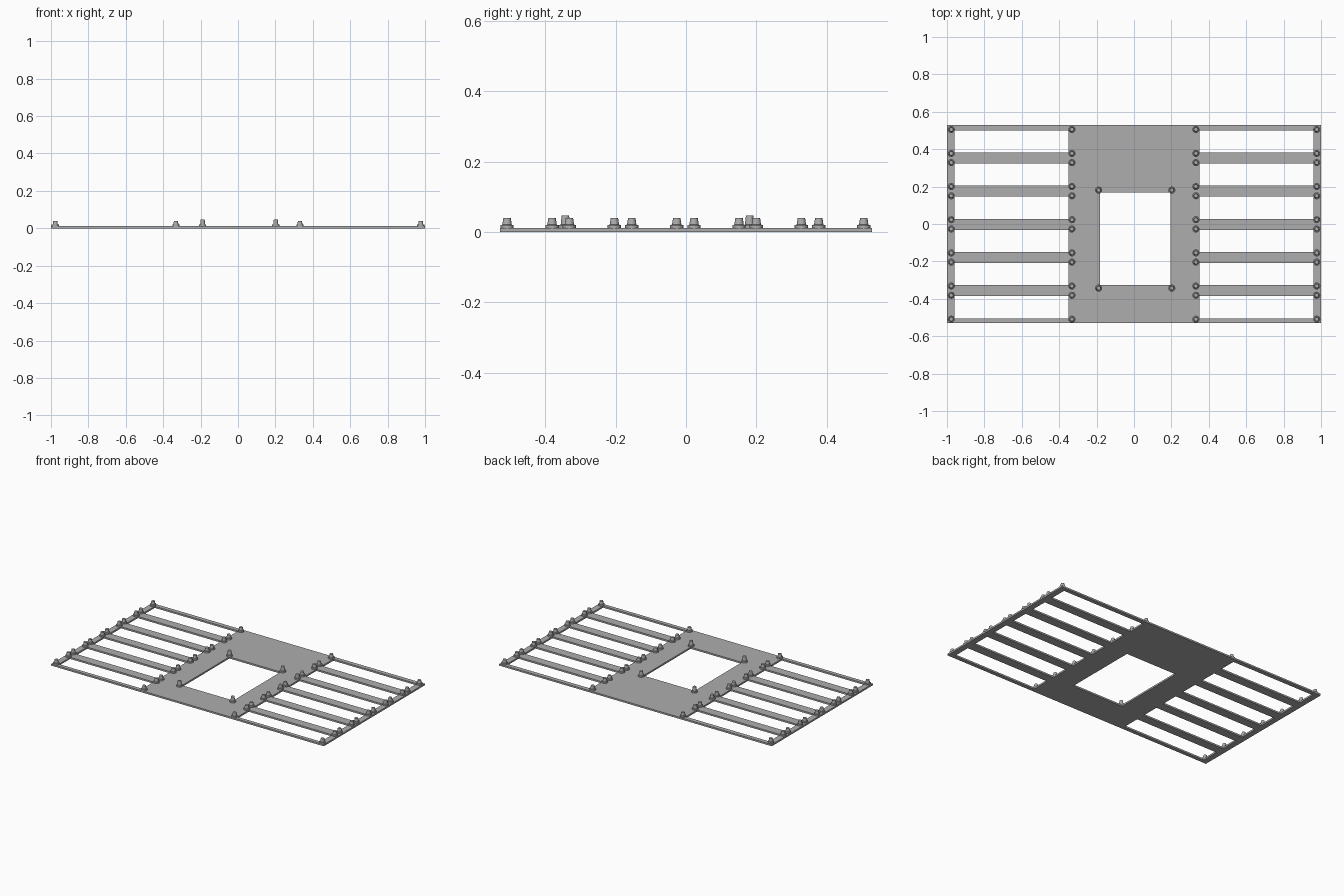
import bpy, bmesh

cube = bpy.data.objects.get("Cube")
if cube:
    bpy.data.objects.remove(cube)

grey = bpy.data.materials.new("plain_grey")
grey.use_nodes = True
COLOUR = (0.42, 0.42, 0.42, 1)
grey.diffuse_color = COLOUR
grey.node_tree.nodes["Principled BSDF"].inputs["Base Color"].default_value = COLOUR

THICK = 0.011
HALF_X, HALF_Y = 1.0, 0.529
SLOT_IN, SLOT_OUT = 0.349, 0.961
SLOT_HALF = 0.059
ROWS = [-0.445 + 0.1773 * i for i in range(6)]
HOLE_X, HOLE_Y = (-0.181, 0.195), (-0.327, 0.168)


def make_object(name, bm):
    mesh = bpy.data.meshes.new(name)
    bm.to_mesh(mesh)
    bm.free()
    mesh.materials.append(grey)
    obj = bpy.data.objects.new(name, mesh)
    bpy.context.collection.objects.link(obj)
    return obj


def is_open(x, y):
    """True inside a side slot or the middle window."""
    in_slot = SLOT_IN < abs(x) < SLOT_OUT and any(abs(y - r) < SLOT_HALF for r in ROWS)
    in_window = HOLE_X[0] < x < HOLE_X[1] and HOLE_Y[0] < y < HOLE_Y[1]
    return in_slot or in_window


# Flat plate: a grid of cells with the openings left out, extruded upward
xs = sorted([s * v for s in (-1, 1) for v in (SLOT_IN, SLOT_OUT, HALF_X)] + list(HOLE_X))
ys = sorted([r + s * SLOT_HALF for r in ROWS for s in (-1, 1)]
            + [-HALF_Y, HALF_Y] + list(HOLE_Y))
bm = bmesh.new()
grid = [[bm.verts.new((x, y, 0)) for y in ys] for x in xs]
for i in range(len(xs) - 1):
    for j in range(len(ys) - 1):
        if not is_open((xs[i] + xs[i + 1]) / 2, (ys[j] + ys[j + 1]) / 2):
            bm.faces.new((grid[i][j], grid[i + 1][j], grid[i + 1][j + 1], grid[i][j + 1]))
bmesh.ops.delete(bm, geom=[v for v in bm.verts if not v.link_faces], context='VERTS')
top = bmesh.ops.extrude_face_region(bm, geom=bm.faces[:], use_keep_orig=True)
for v in top["geom"]:
    if isinstance(v, bmesh.types.BMVert):
        v.co.z = THICK
bmesh.ops.recalc_face_normals(bm, faces=bm.faces)
make_object("slotted_plate", bm)


def peg_mesh(name, height):
    """Round flange with a slightly tapered stud, turned from one profile."""
    bm = bmesh.new()
    profile = [(0, 0), (0.019, 0), (0.019, 0.011), (0.0135, 0.012), (0.0105, height), (0, height)]
    pts = [bm.verts.new((r, 0, z)) for r, z in profile]
    edges = [bm.edges.new(pair) for pair in zip(pts, pts[1:])]
    bmesh.ops.spin(bm, geom=pts + edges, cent=(0, 0, 0), axis=(0, 0, 1),
                   angle=6.283185, steps=24, use_merge=True)
    bmesh.ops.remove_doubles(bm, verts=bm.verts, dist=0.0001)
    bmesh.ops.recalc_face_normals(bm, faces=bm.faces)
    obj = make_object(name, bm)
    bpy.ops.object.select_all(action='DESELECT')
    obj.select_set(True)
    bpy.context.view_layer.objects.active = obj
    bpy.ops.object.shade_smooth_by_angle()
    return obj


def place_pegs(name, height, spots):
    first = peg_mesh(name, height)
    first.location = (*spots[0], 0.009)
    for x, y in spots[1:]:
        copy = first.copy()
        copy.location = (x, y, 0.009)
        bpy.context.collection.objects.link(copy)


# Pegs at the corners of every slot, and taller ones at the window corners
place_pegs("slot_peg", 0.031,
           [(x, r + s * 0.064) for r in ROWS for s in (-1, 1)
            for x in (-0.977, -0.332, 0.331, 0.977)])
place_pegs("window_peg", 0.038, [(x, y) for x in (-0.189, 0.202) for y in (-0.343, 0.181)])
